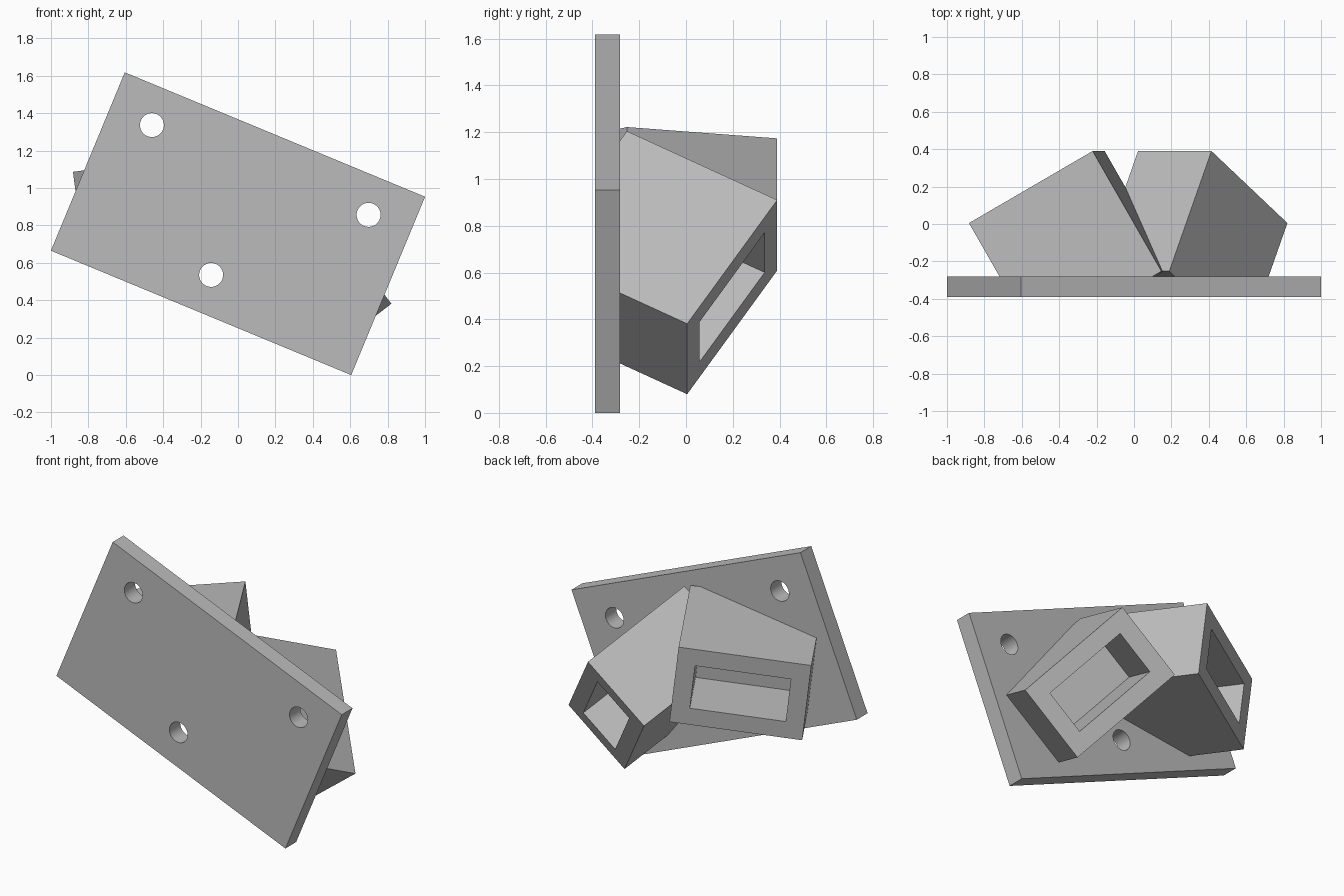
import bpy, bmesh
from math import radians
from mathutils import Matrix, Vector

cube = bpy.data.objects.get("Cube")
if cube:
    bpy.data.objects.remove(cube, do_unlink=True)

grey = bpy.data.materials.new("plain_grey")
grey.use_nodes = True
grey.diffuse_color = (0.5, 0.5, 0.5, 1)
grey.node_tree.nodes["Principled BSDF"].inputs["Base Color"].default_value = (0.5, 0.5, 0.5, 1)

# The whole bracket leans sideways about the y axis
LEAN = Matrix.Translation((0, 0, 0.809)) @ Matrix.Rotation(radians(22.5), 4, 'Y')
PLATE_BACK, PLATE_FRONT = -0.282, -0.39
WALL = 0.107


def finish(name, bm):
    bmesh.ops.transform(bm, matrix=LEAN, verts=bm.verts)
    bmesh.ops.recalc_face_normals(bm, faces=bm.faces)
    mesh = bpy.data.meshes.new(name)
    bm.to_mesh(mesh)
    bm.free()
    mesh.materials.append(grey)
    obj = bpy.data.objects.new(name, mesh)
    bpy.context.collection.objects.link(obj)
    return obj


def box(size, center):
    bm = bmesh.new()
    bmesh.ops.create_cube(bm, size=1, matrix=Matrix.Translation(center) @ Matrix.Diagonal((*size, 1)))
    return bm


# Mounting plate with three screw holes
mid_y = (PLATE_BACK + PLATE_FRONT) / 2
plate = finish("mounting_plate", box((1.738, PLATE_BACK - PLATE_FRONT, 1.032), (0, mid_y, 0)))

cutter_bm = bmesh.new()
for u, v in ((-0.627, 0.311), (0.627, 0.311), (-0.028, -0.308)):
    bmesh.ops.create_cone(cutter_bm, cap_ends=True, segments=48, radius1=0.064, radius2=0.064, depth=0.4,
                          matrix=Matrix.Translation((u, mid_y, v)) @ Matrix.Rotation(radians(90), 4, 'X'))
cutter = finish("screw_hole_cutter", cutter_bm)
cutter.hide_render = True

holes = plate.modifiers.new("screw_holes", 'BOOLEAN')
holes.operation = 'DIFFERENCE'
holes.solver = 'EXACT'
holes.object = cutter
bpy.context.view_layer.objects.active = plate
plate.select_set(True)
bpy.ops.object.modifier_apply(modifier=holes.name)
bpy.data.objects.remove(cutter, do_unlink=True)
bpy.ops.object.shade_smooth_by_angle(angle=radians(30))


# Tilted socket block: its open end is at local y = 0, trimmed where it enters the plate
def socket(name, side):
    length, depth = 0.742, 0.37
    bm = box((0.77, length, 0.495), (0, -length / 2, 0))
    end = max(bm.faces, key=lambda f: f.calc_center_median().y)
    bmesh.ops.inset_region(bm, faces=[end], thickness=WALL, use_even_offset=True)
    pocket = bmesh.ops.extrude_discrete_faces(bm, faces=[end])["faces"][0]
    bmesh.ops.translate(bm, verts=pocket.verts, vec=(0, -depth, 0))

    pose = (Matrix.Translation((0.509, 0.1975, -0.129))
            @ Matrix.Rotation(radians(30), 4, 'Y') @ Matrix.Rotation(radians(-30), 4, 'Z'))
    bmesh.ops.transform(bm, matrix=Matrix.Diagonal((side, 1, 1, 1)) @ pose, verts=bm.verts)
    cut = bmesh.ops.bisect_plane(bm, geom=bm.verts[:] + bm.edges[:] + bm.faces[:],
                                 plane_co=Vector((0, PLATE_BACK - 0.01, 0)), plane_no=(0, 1, 0),
                                 clear_inner=True)
    rim = [e for e in cut["geom_cut"] if isinstance(e, bmesh.types.BMEdge)]
    bmesh.ops.holes_fill(bm, edges=rim, sides=0)
    return finish(name, bm)


socket("left_socket", 1)
socket("right_socket", -1)
